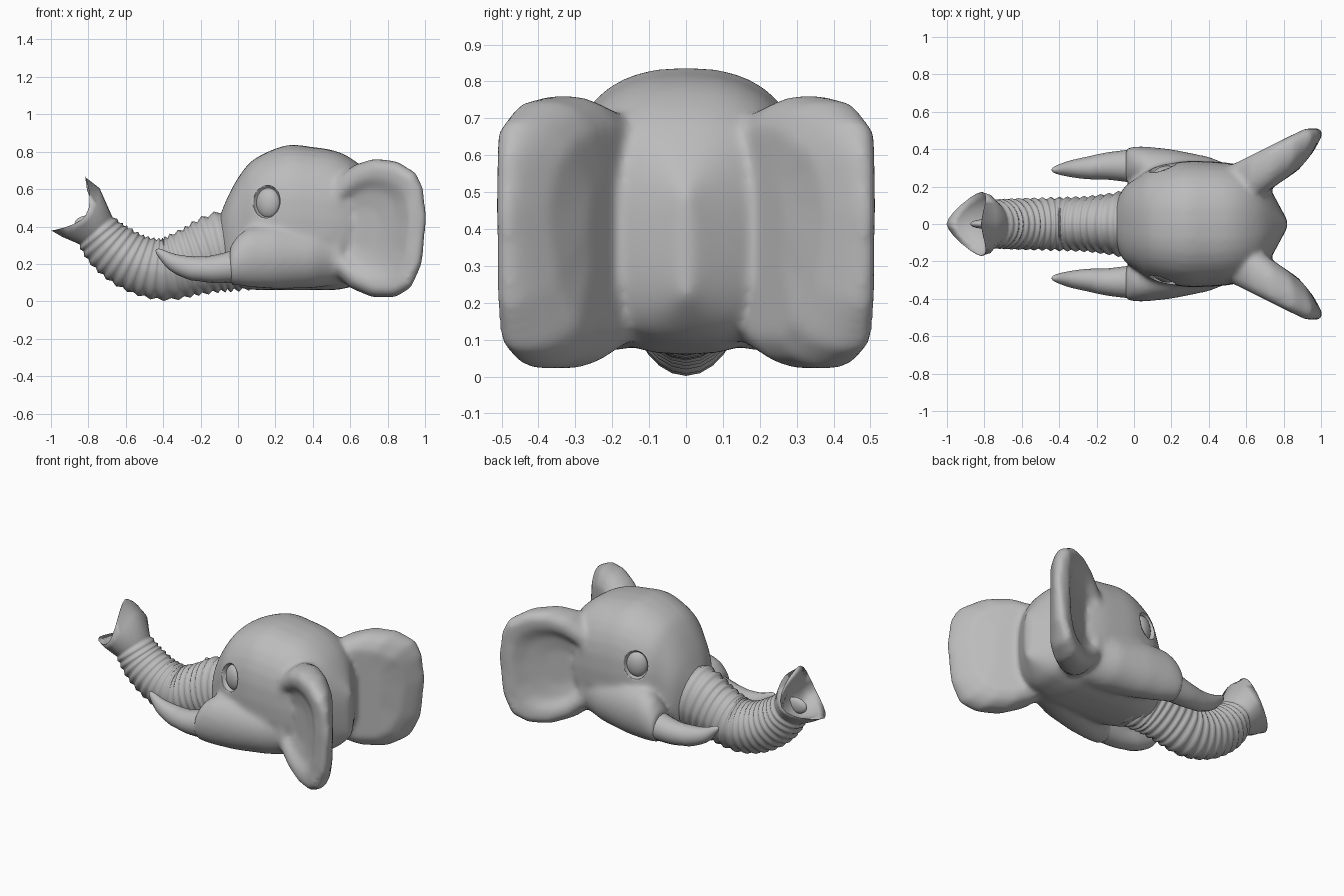
import bpy, bmesh, math
from mathutils import Vector

cube = bpy.data.objects.get("Cube")
if cube:
    bpy.data.objects.remove(cube)

grey = bpy.data.materials.new("plain grey")
grey.use_nodes = True
COLOUR = (0.5, 0.5, 0.5, 1)
grey.diffuse_color = COLOUR
grey.node_tree.nodes["Principled BSDF"].inputs["Base Color"].default_value = COLOUR


def loft(bm, rings):
    """Skin a list of point rings and cap both ends."""
    rows = [[bm.verts.new(p) for p in ring] for ring in rings]
    n = len(rows[0])
    for a, b in zip(rows, rows[1:]):
        for i in range(n):
            j = (i + 1) % n
            bm.faces.new((a[i], a[j], b[j], b[i]))
    bm.faces.new(rows[0])
    bm.faces.new(rows[-1])


def finish(bm, name, sharp=180):
    bmesh.ops.recalc_face_normals(bm, faces=bm.faces)
    mesh = bpy.data.meshes.new(name)
    bm.to_mesh(mesh)
    bm.free()
    mesh.materials.append(grey)
    mesh.shade_smooth()
    mesh.set_sharp_from_angle(angle=math.radians(sharp))
    ob = bpy.data.objects.new(name, mesh)
    bpy.context.collection.objects.link(ob)
    return ob


def spline(points, steps):
    """Smooth curve through points of any dimension."""
    p = [Vector(q) for q in points]
    p = [2 * p[0] - p[1]] + p + [2 * p[-1] - p[-2]]
    spans, out = len(p) - 3, []
    for k in range(steps + 1):
        u = k / steps * spans
        i = min(int(u), spans - 1)
        t = u - i
        a, b, c, d = p[i:i + 4]
        out.append(b + 0.5 * t * (c - a + t * (2 * a - 5 * b + 4 * c - d
                                               + t * (3 * (b - c) + d - a))))
    return out


def angles(n):
    return [2 * math.pi * i / n for i in range(n)]


def power(v, e):
    return math.copysign(abs(v) ** e, v)


def cross_ring(x, y, z, ry, rz, e=1.0, n=32):
    """Rounded ring standing across the x axis."""
    return [(x, y + ry * power(math.sin(a), e), z + rz * power(math.cos(a), e))
            for a in angles(n)]


def ball(bm, centre, radii, turn=0):
    new = bmesh.ops.create_uvsphere(bm, u_segments=24, v_segments=16, radius=1)["verts"]
    for v in new:
        x, y, z = v.co.x * radii[0], v.co.y * radii[1], v.co.z * radii[2]
        c, s = math.cos(turn), math.sin(turn)
        v.co = Vector(centre) + Vector((c * x - s * y, s * x + c * y, z))


# Skull: front to back as x, bottom, top, half width
skull = [(-.1, .16, .45, .11), (-.05, .09, .57, .2), (.02, .07, .69, .25),
         (.1, .06, .77, .3), (.26, .06, .835, .335), (.4, .06, .825, .335),
         (.52, .06, .805, .325), (.62, .08, .755, .295), (.71, .11, .67, .215),
         (.82, .21, .5, .02)]
head = bmesh.new()
loft(head, [cross_ring(x, 0, (lo + hi) / 2, w, (hi - lo) / 2, 0.81)
            for x, lo, hi, w in spline(skull, 36)])

# Tusk sheaths on the cheeks: x, y, z, half width, half height
sheath = [(-.045, .315, .19, .09, .1), (0, .315, .22, .1, .135), (.06, .3, .235, .115, .16),
          (.2, .26, .24, .14, .175), (.4, .2, .24, .16, .17), (.55, .15, .25, .15, .16)]

# Ears: outline in x and z, layers from the back face round to the hollow
outline = [(.46, .4), (.5, .64), (.62, .73), (.73, .765), (.85, .75), (.95, .69), (.99, .61),
           (1.01, .45), (.985, .2), (.925, .07), (.84, .02), (.72, .02), (.6, .07), (.5, .16)]
layers = [(.4, 0, .74), (.78, 0, .74), (.92, .16, .74), (.985, .38, .74), (1, .62, .74),
          (.975, .87, .74), (.88, 1, .73), (.72, .97, .68), (.56, .8, .65), (.3, .72, .65)]


def ear_point(x, z, scale, depth, cx, side):
    px, pz = cx + (x - cx) * scale, .39 + (z - .39) * scale
    front = min(.285 + .49 * (px - .45), .515)
    back = max(.2 + .68 * (px - .75), .08) + .6 * max(px - .89, 0)
    return (px, side * (back + (front - back) * depth), pz)


for side in (-1, 1):
    loft(head, [cross_ring(x, side * y, z, ry, rz) for x, y, z, ry, rz in sheath])
    loft(head, [[ear_point(x, z, s, d, cx, side) for x, z in outline]
                for s, d, cx in layers])
head_ob = finish(head, "head_and_ears")
remesh = head_ob.modifiers.new("blend", "REMESH")
remesh.mode = "VOXEL"
remesh.voxel_size = 0.013
remesh.use_smooth_shade = True
smooth = head_ob.modifiers.new("soften", "SMOOTH")
smooth.factor = 0.5
smooth.iterations = 20

# Eyes set in carved sockets
sockets, eyes = bmesh.new(), bmesh.new()
for side in (-1, 1):
    ball(sockets, (.152, side * .305, .535), (.076, .055, .09), side * .3)
    ball(eyes, (.163, side * .268, .525), (.067, .042, .082), side * .3)
cutter = finish(sockets, "socket_cutter")
cutter.hide_render = True
cutter.hide_viewport = True
carve = head_ob.modifiers.new("eye sockets", "BOOLEAN")
carve.operation = "DIFFERENCE"
carve.object = cutter
finish(eyes, "eyes")

# Tusks: x, y, z, radius
tusk_path = [(0, .31, .19, .09), (-.14, .31, .172, .073), (-.25, .3, .18, .06),
             (-.35, .295, .21, .042), (-.42, .29, .26, .02), (-.44, .29, .275, .004)]
for side, label in ((1, "left"), (-1, "right")):
    bm = bmesh.new()
    loft(bm, [[(x + r * .4 * math.cos(a) * (x < -.2), side * (y + r * math.sin(a)),
                z + r * math.cos(a)) for a in angles(16)]
              for x, y, z, r in spline(tusk_path, 20)])
    finish(bm, label + "_tusk", 50)


# Trunk: ridged tube along x, z with half height and half width
def trunk_ring(mx, mz, nx, nz, w, dip=0.0, taper=1.0):
    """Keeled ring across the trunk; its sides can dip into a saddle and its ends taper."""
    ring = []
    for a in angles(24):
        s, c = math.sin(a), math.cos(a)
        c = power(c, 1.25) if c < 0 else c
        ring.append((mx + nx * c + dip * s * s, w * power(s, taper),
                     mz + nz * c - .7 * dip * s * s))
    return ring


STEPS = 80
path = spline([(.08, .29, .22, .21), (-.1, .26, .21, .165), (-.25, .21, .18, .145),
               (-.4, .172, .163, .14), (-.55, .205, .152, .135), (-.68, .29, .14, .13),
               (-.77, .39, .115, .125)], STEPS)
rings = []
for k, (x, z, r, w) in enumerate(path):
    ahead, behind = path[min(k + 1, STEPS)], path[max(k - 1, 0)]
    along = Vector((ahead[0] - behind[0], ahead[1] - behind[1])).normalized()
    ridge = 1 + .045 * math.cos(k * math.pi / 2)
    rings.append(trunk_ring(x, z, along.y * r * ridge, -along.x * r * ridge, w * ridge))
# Flared lip, rim and nostril hollow
rings += [trunk_ring(-.84, .475, .1, .13, .162, .05, 1.15),
          trunk_ring(-.905, .52, .09, .143, .172, .09, 1.35),
          trunk_ring(-.91, .525, .092, .147, .168, .095, 1.35),
          trunk_ring(-.875, .485, .068, .11, .14, .085, 1.2),
          trunk_ring(-.8, .41, .045, .06, .09, .02)]
trunk = bmesh.new()
loft(trunk, rings)
finish(trunk, "trunk")

# Ridge between the nostrils
septum = bmesh.new()
ball(septum, (-.8, 0, .41), (.075, .025, .05))
finish(septum, "nostril_divider")
